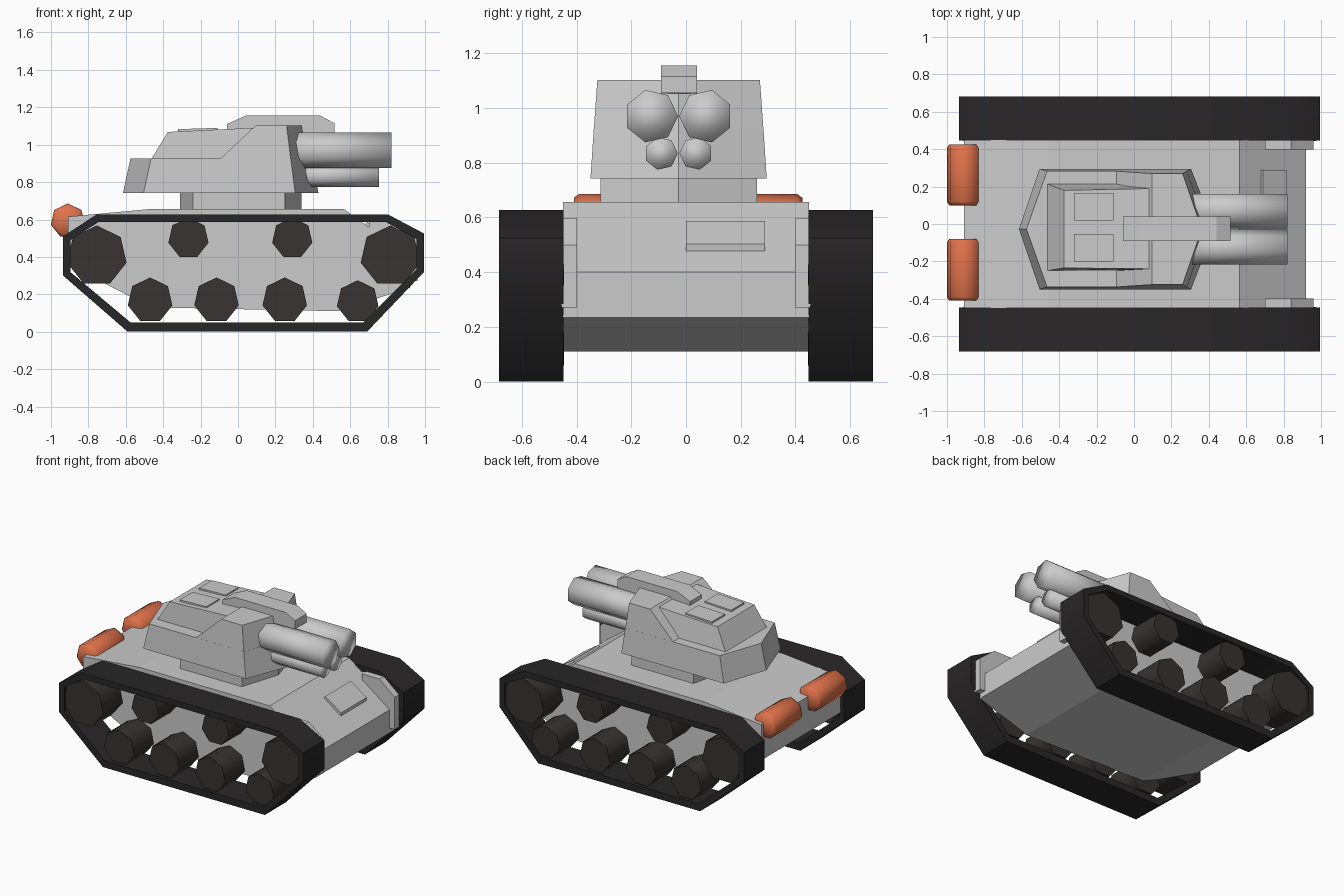
import bpy, bmesh
from math import sin, cos, pi, radians

if "Cube" in bpy.data.objects:
    bpy.data.objects.remove(bpy.data.objects["Cube"])

CY = -0.027  # turret centre line


def material(name, rgb):
    m = bpy.data.materials.new(name)
    m.diffuse_color = (*rgb, 1)
    m.use_nodes = True
    m.node_tree.nodes["Principled BSDF"].inputs["Base Color"].default_value = m.diffuse_color
    return m


TRACK = material("track_dark", (0.022, 0.02, 0.021))
WHEEL = material("wheel_dark", (0.038, 0.034, 0.032))
ORANGE = material("drum_orange", (0.75, 0.17, 0.07))


def loft(name, loops, mat=None, ring=False, smooth=None):
    """Skin through equal-length loops; ring joins last to first, else ends are capped."""
    bm = bmesh.new()
    rows = [[bm.verts.new(p) for p in loop] for loop in loops]
    pairs = list(zip(rows, rows[1:])) + ([(rows[-1], rows[0])] if ring else [])
    n = len(rows[0])
    for a, b in pairs:
        for i in range(n):
            j = (i + 1) % n
            bm.faces.new((a[i], a[j], b[j], b[i]))
    if not ring:
        bm.faces.new(rows[0])
        bm.faces.new(rows[-1])
    bmesh.ops.recalc_face_normals(bm, faces=bm.faces)
    me = bpy.data.meshes.new(name)
    bm.to_mesh(me)
    bm.free()
    ob = bpy.data.objects.new(name, me)
    bpy.context.collection.objects.link(ob)
    if mat:
        me.materials.append(mat)
    if smooth:
        me.polygons.foreach_set("use_smooth", [True] * len(me.polygons))
        me.set_sharp_from_angle(angle=radians(smooth))
    return ob


def prism(name, xz, y0, y1, **kw):
    return loft(name, [[(x, y, z) for x, z in xz] for y in (y0, y1)], **kw)


def heptagon(r, start):
    return [(r * cos(start + i * 2 * pi / 7), r * sin(start + i * 2 * pi / 7)) for i in range(7)]


def roller(name, x, z, r, y0, y1, **kw):
    return prism(name, [(x + u, z + v) for u, v in heptagon(r, pi / 2)], y0, y1, **kw)


def box(x0, x1, y0, y1, z):
    return [(x0, y0, z), (x1, y0, z), (x1, y1, z), (x0, y1, z)]


# hull
prism("hull", [(-0.91, 0.615), (-0.91, 0.36), (-0.58, 0.19), (-0.45, 0.13), (0.53, 0.11),
               (0.92, 0.235), (0.92, 0.40), (0.565, 0.657), (-0.46, 0.657)], -0.45, 0.45)

# glacis hatch plate lying on the front slope
prism("glacis_hatch", [(0.67, 0.56), (0.69, 0.587), (0.815, 0.502), (0.81, 0.46)], 0.0, 0.288)

# tracks, wheels and front guards on both sides
outer = [(-0.935, 0.51), (-0.755, 0.628), (0.80, 0.628), (0.995, 0.525),
         (0.995, 0.32), (0.69, 0.0), (-0.59, 0.0), (-0.935, 0.30)]
inner = [(-0.895, 0.49), (-0.745, 0.587), (0.79, 0.587), (0.955, 0.495),
         (0.955, 0.335), (0.67, 0.05), (-0.575, 0.05), (-0.895, 0.318)]
wheels = [("rear_sprocket", -0.755, 0.405, 0.163), ("front_sprocket", 0.815, 0.405, 0.163),
          ("return_roller", -0.265, 0.50, 0.11), ("return_roller", 0.29, 0.50, 0.11),
          ("road_wheel", -0.47, 0.168, 0.122), ("road_wheel", -0.115, 0.168, 0.122),
          ("road_wheel", 0.25, 0.168, 0.122), ("road_wheel", 0.64, 0.161, 0.114)]
for s, side in ((-1, "right"), (1, "left")):
    a, b = s * 0.447, s * 0.683
    loft(f"track_{side}", [[(x, y, z) for x, z in prof] for prof, y in
                           ((outer, a), (outer, b), (inner, b), (inner, a))],
         mat=TRACK, ring=True, smooth=45)
    for name, x, z, r in wheels:
        roller(f"{name}_{side}", x, z, r, s * 0.445, s * 0.67, mat=WHEEL, smooth=60)
    prism(f"front_guard_{side}", [(0.70, 0.598), (0.84, 0.598), (0.96, 0.50), (0.96, 0.27),
                                  (0.90, 0.27), (0.90, 0.40), (0.70, 0.50)], s * 0.398, s * 0.455)

# rear fuel drums
for y0, y1 in ((0.10, 0.425), (-0.41, -0.08)):
    loft("fuel_drum", [[(-0.91 + u * k, y, 0.593 + v * k) for u, v in heptagon(0.093, pi / 2)]
                       for y, k in ((y0, 0.85), (y0 + 0.02, 1), (y1 - 0.02, 1), (y1, 0.85))],
         mat=ORANGE, smooth=60)


# turret: pointed hexagons stacked into ring, base and raised front
def hexagon(tail, back, front, nose, half, z):
    return [(tail, CY, z), (back, CY - half, z), (front, CY - half, z),
            (nose, CY, z), (front, CY + half, z), (back, CY + half, z)]


loft("turret_ring", [hexagon(-0.31, -0.24, 0.25, 0.34, 0.286, z) for z in (0.64, 0.76)])
loft("turret_base", [hexagon(-0.615, -0.505, 0.305, 0.43, 0.322, 0.742),
                     hexagon(-0.575, -0.465, 0.282, 0.395, 0.31, 0.925)])
loft("turret_front", [hexagon(-0.1, -0.1, 0.282, 0.395, 0.31, 0.92),
                      hexagon(0.095, 0.095, 0.26, 0.362, 0.297, 1.103)])

# raised rear turret roof with two hatches
loft("turret_rear_roof", [box(-0.465, 0.1, -0.25, 0.215, 0.92),
                          [(-0.375, -0.235, 1.068), (0.12, -0.24, 1.092),
                           (0.12, 0.19, 1.092), (-0.375, 0.18, 1.068)]])
for y in (-0.127, 0.092):
    prism("roof_hatch", [(-0.32, 1.05), (-0.11, 1.05), (-0.11, 1.09), (-0.32, 1.083)],
          y - 0.073, y + 0.073)

# roof ridge over the gun
prism("roof_ridge", [(-0.06, 1.05), (-0.06, 1.11), (0.04, 1.155), (0.44, 1.155),
                     (0.515, 1.115), (0.515, 1.055)], -0.092, 0.04)

# twin main barrels and twin lower barrels, flat side outward
for s in (-1, 1):
    for name, off, z, r, x0, x1 in (("main_barrel", 0.1, 0.97, 0.098, 0.2, 0.82),
                                    ("lower_barrel", 0.064, 0.834, 0.061, 0.25, 0.755)):
        loft(name, [[(x, CY + s * (off - u), z + v) for u, v in heptagon(r, 0)]
                    for x in (x0, x1)], smooth=180)
